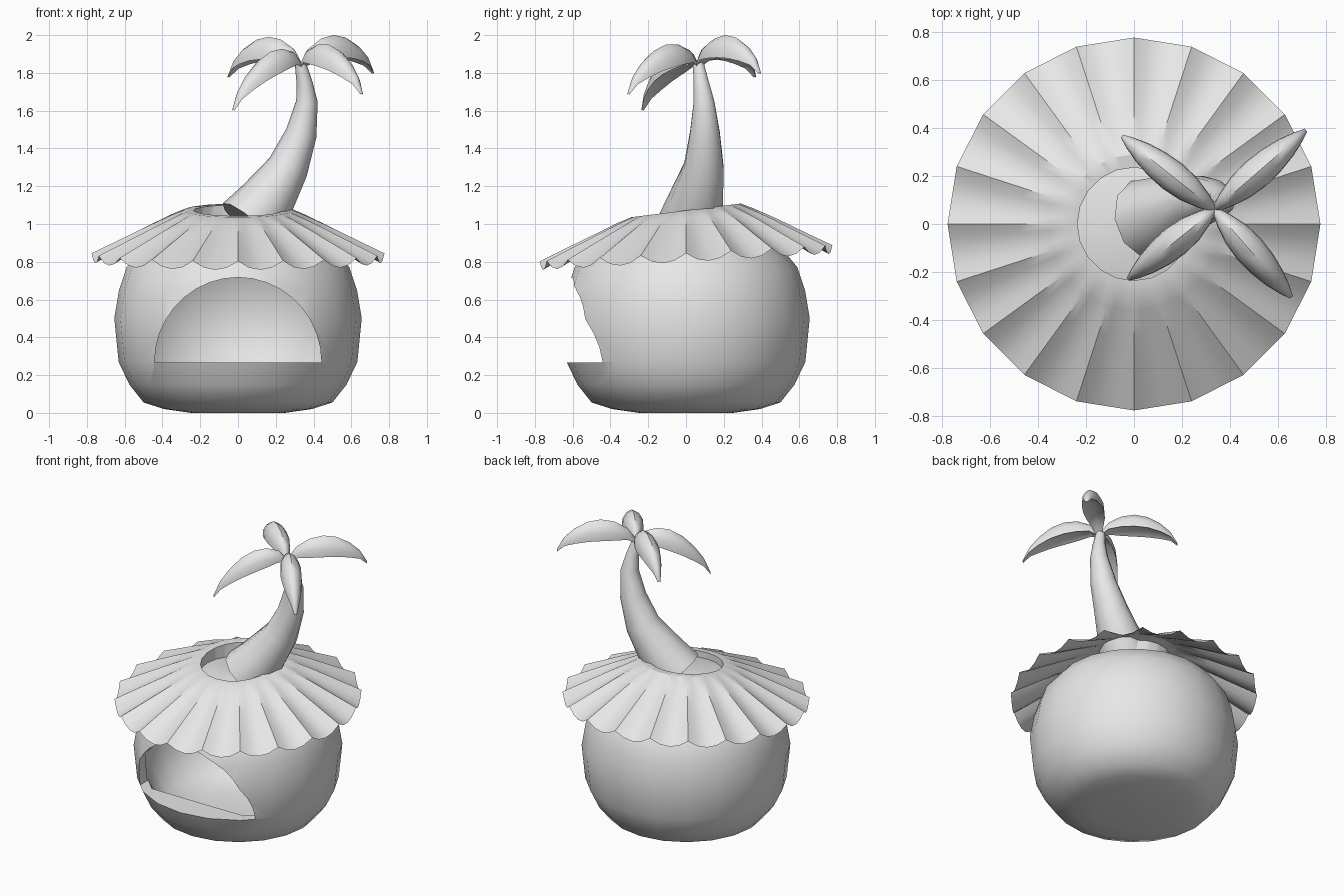
import bpy, bmesh, math
from mathutils import Vector

if "Cube" in bpy.data.objects:
    bpy.data.objects.remove(bpy.data.objects["Cube"])

grey = bpy.data.materials.new("plain_grey")
grey.diffuse_color = (0.8, 0.8, 0.8, 1)
grey.use_nodes = True
grey.node_tree.nodes["Principled BSDF"].inputs["Base Color"].default_value = grey.diffuse_color


def make(name, rings, closed=True, caps=False):
    """Skin a list of point rings into one object."""
    bm = bmesh.new()
    rows = [[bm.verts.new(p) for p in ring] for ring in rings]
    n = len(rows[0])
    for a, b in zip(rows, rows[1:]):
        for i in range(n if closed else n - 1):
            j = (i + 1) % n
            bm.faces.new((a[i], a[j], b[j], b[i]))
    if caps:
        bm.faces.new(rows[0][::-1])
        bm.faces.new(rows[-1])
    bmesh.ops.recalc_face_normals(bm, faces=bm.faces)
    me = bpy.data.meshes.new(name)
    bm.to_mesh(me)
    bm.free()
    ob = bpy.data.objects.new(name, me)
    bpy.context.collection.objects.link(ob)
    me.materials.append(grey)
    return ob


def activate(ob):
    bpy.ops.object.select_all(action='DESELECT')
    ob.select_set(True)
    bpy.context.view_layer.objects.active = ob


def smooth(ob, deg):
    activate(ob)
    bpy.ops.object.shade_smooth_by_angle(angle=math.radians(deg))


def cut(ob, cutter):
    activate(ob)
    m = ob.modifiers.new("cut", 'BOOLEAN')
    m.operation, m.solver, m.object = 'DIFFERENCE', 'EXACT', cutter
    bpy.ops.object.modifier_apply(modifier=m.name)
    bpy.data.objects.remove(cutter)


def lathe(name, profile, n=20):
    return make(name, [[(r * math.cos(math.tau * i / n), r * math.sin(math.tau * i / n), z)
                        for i in range(n)] for r, z in profile], caps=True)


# Round hollow body
body = lathe("body", [(0.25, 0), (0.39, 0.02), (0.5, 0.055), (0.575, 0.15), (0.632, 0.27),
                      (0.655, 0.5), (0.63, 0.65), (0.59, 0.77), (0.5, 0.88), (0.27, 1.0)])
cavity = lathe("cavity_cutter", [(0.24, 0.06), (0.46, 0.1), (0.575, 0.28), (0.605, 0.5),
                                 (0.54, 0.74), (0.45, 0.85), (0.25, 0.95)])

# Solid door sill left in the front of the cavity
sill = make("sill_cutter", [[(-1, y, -0.5), (1, y, -0.5), (1, y, 0.267), (-1, y, 0.267)]
                            for y in (-1, -0.44)], caps=True)
cut(cavity, sill)
cut(body, cavity)

# Arched doorway
arch = [(0.442 * math.cos(math.pi * i / 18), 0.267 + 0.45 * math.sin(math.pi * i / 18))
        for i in range(19)]
door = make("door_cutter", [[(x, y, z) for x, z in arch] for y in (-1, -0.1)], caps=True)
cut(body, door)
smooth(body, 50)

# Pleated, slightly tilted roof skirt with a flat collar around the hole
PLEATS, SUB = 20, 4
stations = [(0.235, 0.98, 0.0), (0.235, 1.072, 0.125), (0.29, 1.072, 0.125),
            (0.36, 1.044, 0.105), (0.48, 0.988, 0.085), (0.63, 0.915, 0.065),
            (0.775, 0.845, 0.055)]
rings = []
for r, z, tilt in stations:
    sag = 0.046 * max(0, (r - 0.29) / 0.485) ** 0.8
    ring = []
    for i in range(PLEATS * SUB):
        u = (i % SUB) / SUB
        a0 = math.tau * (i // SUB) / PLEATS
        a1 = a0 + math.tau / PLEATS
        x = r * ((1 - u) * math.cos(a0) + u * math.cos(a1))
        y = r * ((1 - u) * math.sin(a0) + u * math.sin(a1))
        ring.append((x, y, z + tilt * y - sag * 4 * u * (1 - u)))
    rings.append(ring)
smooth(make("roof_skirt", rings), 32)

# Curved, tapering trunk
path = [(0.05, 0.02, 1.0, 0.17), (0.15, 0.055, 1.12, 0.15), (0.265, 0.095, 1.3, 0.11),
        (0.335, 0.1, 1.48, 0.083), (0.365, 0.095, 1.65, 0.057), (0.352, 0.08, 1.75, 0.042),
        (0.33, 0.065, 1.85, 0.03)]
pts = [Vector(p[:3]) for p in path]
rings = []
for i, p in enumerate(pts):
    t = (pts[min(i + 1, len(pts) - 1)] - pts[max(i - 1, 0)]).normalized()
    side = t.cross(Vector((0, 1, 0))).normalized()
    fwd = side.cross(t)
    rings.append([p + path[i][3] * (math.cos(math.tau * k / 10) * side
                                    + math.sin(math.tau * k / 10) * fwd) for k in range(10)])
smooth(make("trunk", rings, caps=True), 50)

# Four drooping leaves: domed above, shallow groove below
hub = Vector((0.335, 0.06, 1.85))
section = [(0, 0), (0.55, -0.02), (0.95, -0.065), (1, -0.12), (0, -0.09),
           (-1, -0.12), (-0.95, -0.065), (-0.55, -0.02)]
widths = [(0, 0.2), (0.12, 0.55), (0.28, 0.88), (0.45, 1), (0.62, 0.92), (0.78, 0.7),
          (0.91, 0.4), (1, 0.12)]
tips = {"leaf_back_left": (-0.05, 0.365, 1.79), "leaf_back_right": (0.715, 0.39, 1.81),
        "leaf_front_right": (0.655, -0.305, 1.70), "leaf_front_left": (-0.025, -0.23, 1.615)}
for name, tip in tips.items():
    tip = Vector(tip)
    d = tip - hub
    side = Vector((-d.y, d.x, 0)).normalized()
    rings = []
    for t, s in widths:
        crown = hub + d * t
        crown.z += 0.17 * max(0, math.sin(math.pi * t)) ** 0.65
        rings.append([crown + side * (0.066 * s * u) + Vector((0, 0, v * s)) for u, v in section])
    smooth(make(name, rings, caps=True), 50)
